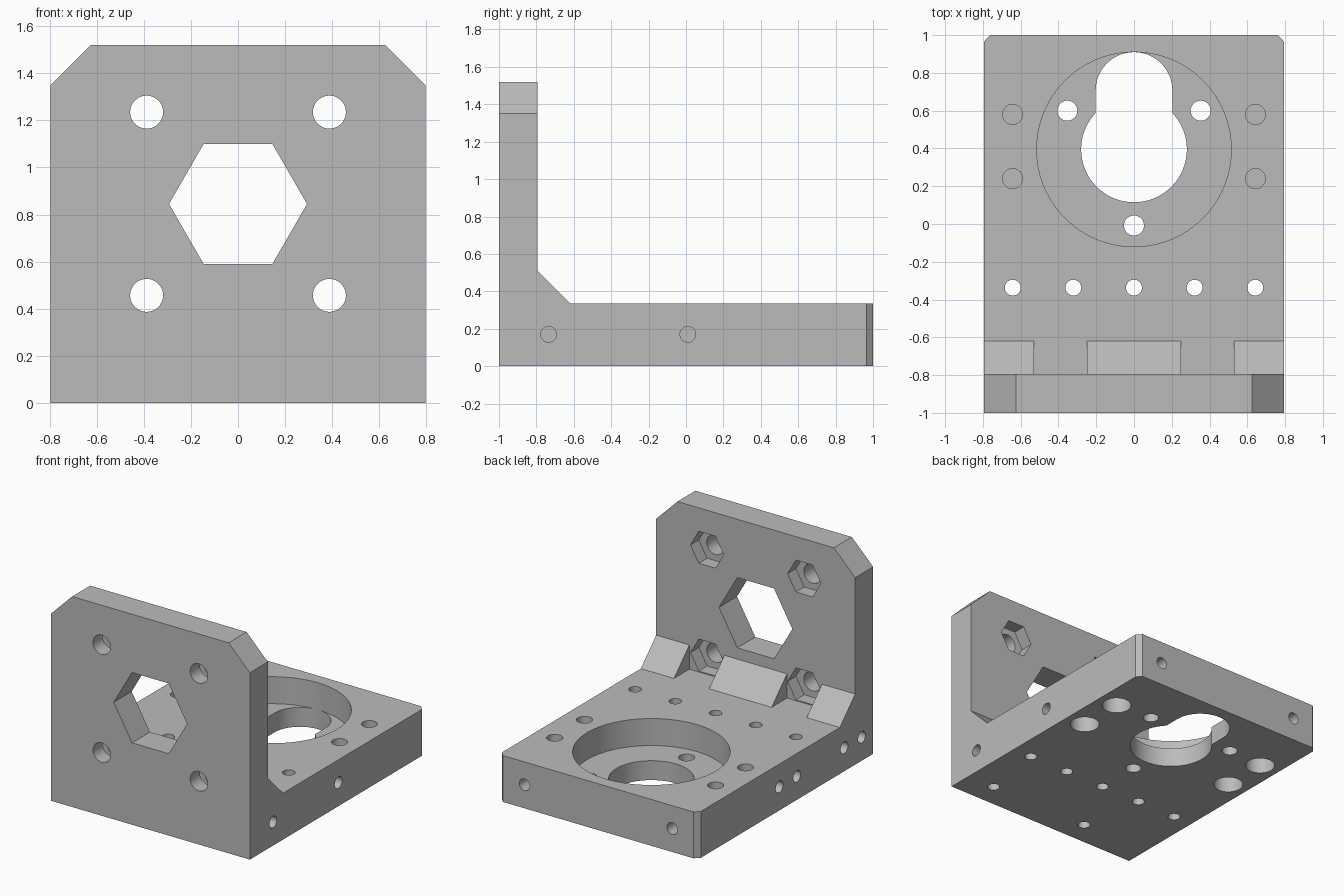
import bpy, bmesh
from math import sin, cos, pi, radians
from mathutils import Vector

cube = bpy.data.objects.get("Cube")
if cube:
    bpy.data.objects.remove(cube, do_unlink=True)

grey = bpy.data.materials.new("plain_grey")
grey.use_nodes = True
grey.diffuse_color = (0.5, 0.5, 0.5, 1)
grey.node_tree.nodes["Principled BSDF"].inputs["Base Color"].default_value = (0.5, 0.5, 0.5, 1)

# Main dimensions
W, T, H = 0.795, 0.335, 1.52      # half width, plate thickness, wall height
WALL = -0.795                     # rear face of the upright wall
MID = 0.17                        # height of the edge holes
PLACE = {"x": lambda u, v, w: (w, u, v),
         "y": lambda u, v, w: (u, w, v),
         "z": lambda u, v, w: (u, v, w)}


def prism(name, outline, axis, lo, hi):
    """Extrude a 2D outline along an axis."""
    bm = bmesh.new()
    face = bm.faces.new([bm.verts.new(PLACE[axis](u, v, lo)) for u, v in outline])
    new = bmesh.ops.extrude_face_region(bm, geom=[face])["geom"]
    shift = Vector(PLACE[axis](0, 0, hi - lo))
    bmesh.ops.translate(bm, vec=shift, verts=[g for g in new if isinstance(g, bmesh.types.BMVert)])
    bmesh.ops.recalc_face_normals(bm, faces=bm.faces)
    mesh = bpy.data.meshes.new(name)
    bm.to_mesh(mesh)
    bm.free()
    mesh.materials.append(grey)
    obj = bpy.data.objects.new(name, mesh)
    bpy.context.collection.objects.link(obj)
    return obj


def ngon(u, v, r, n=40):
    return [(u + r * cos(2 * pi * i / n), v + r * sin(2 * pi * i / n)) for i in range(n)]


def box(u0, u1, v0, v1):
    return [(u0, v0), (u1, v0), (u1, v1), (u0, v1)]


# L-shaped body with a sloped inner corner
bracket = prism("mounting_bracket", [(-1, 0), (1, 0), (1, T), (-0.62, T),
                (WALL, 0.51), (WALL, H), (-1, H)], "x", -W, W)
bpy.context.view_layer.objects.active = bracket
bracket.select_set(True)


def cut(outline, axis, lo, hi):
    cutter = prism("cutter", outline, axis, lo, hi)
    cutter.hide_render = True
    mod = bracket.modifiers.new("cut", "BOOLEAN")
    mod.operation, mod.solver, mod.object = "DIFFERENCE", "EXACT", cutter
    bpy.ops.object.modifier_apply(modifier=mod.name)
    bpy.data.objects.remove(cutter, do_unlink=True)


for s in (-1, 1):
    # Clipped wall corners and small rear corner chamfers
    cut([(s * 0.625, H), (s * 0.625, H + 0.1), (s * 0.9, H + 0.1), (s * 0.9, 1.35),
         (s * W, 1.35)], "y", -1.1, -0.7)
    cut([(s * (W - 0.033), 1), (s * (W - 0.033), 1.1), (s * 0.9, 1.1), (s * 0.9, 0.965),
         (s * W, 0.965)], "z", -0.1, 0.5)
    # Gaps in the sloped corner that give access to the lower nuts
    cut(box(*sorted((s * 0.25, s * 0.53)), WALL, -0.5), "z", T, 0.7)
    # Wall bolt holes with hexagonal nut pockets
    for z in (0.457, 1.235):
        cut(ngon(s * 0.388, z, 0.07), "y", -1.1, -0.7)
        cut(ngon(s * 0.388, z, 0.133, 6), "y", -0.89, -0.7)
    # Plate screw holes above wider blind pockets underneath
    for y in (0.24, 0.58):
        cut(ngon(s * 0.643, y, 0.053), "z", 0.21, 0.5)
        cut(ngon(s * 0.643, y, 0.1), "z", -0.1, 0.2)
    # Blind holes in the rear edge
    cut(ngon(s * 0.59, MID, 0.042), "y", 0.75, 1.1)

# Central hexagonal window in the wall
cut(ngon(0, 0.845, 0.293, 6), "y", -1.1, -0.7)

# Round recess with a keyhole opening in its floor
cut(ngon(0, 0.395, 0.515, 96), "z", 0.14, 0.5)
cut(ngon(0, 0.395, 0.28, 64), "z", -0.1, 0.3)
slot = [(0.203 * cos(pi * i / 24), 0.707 + 0.203 * sin(pi * i / 24)) for i in range(25)]
cut(slot + [(-0.203, 0.4), (0.203, 0.4)], "z", -0.1, 0.3)
for x, y in ((-0.353, 0.6), (0.353, 0.6), (0, -0.008)):
    cut(ngon(x, y, 0.053), "z", -0.1, 0.3)

# Row of through holes across the plate
for i in range(-2, 3):
    cut(ngon(i * 0.321, -0.337, 0.042), "z", -0.1, 0.5)

# Blind holes under the wall and in both side edges
for x in (0.57, -0.24):
    cut(ngon(x, -0.82, 0.042), "z", -0.1, 0.25)
for y in (-0.735, 0.01):
    cut(ngon(y, MID, 0.042), "x", W - 0.25, 1)
for y in (-0.87, -0.67, -0.13, 0.07):
    cut(ngon(y, MID, 0.042), "x", -1, 0.25 - W)

bpy.ops.object.shade_smooth_by_angle(angle=radians(30))
